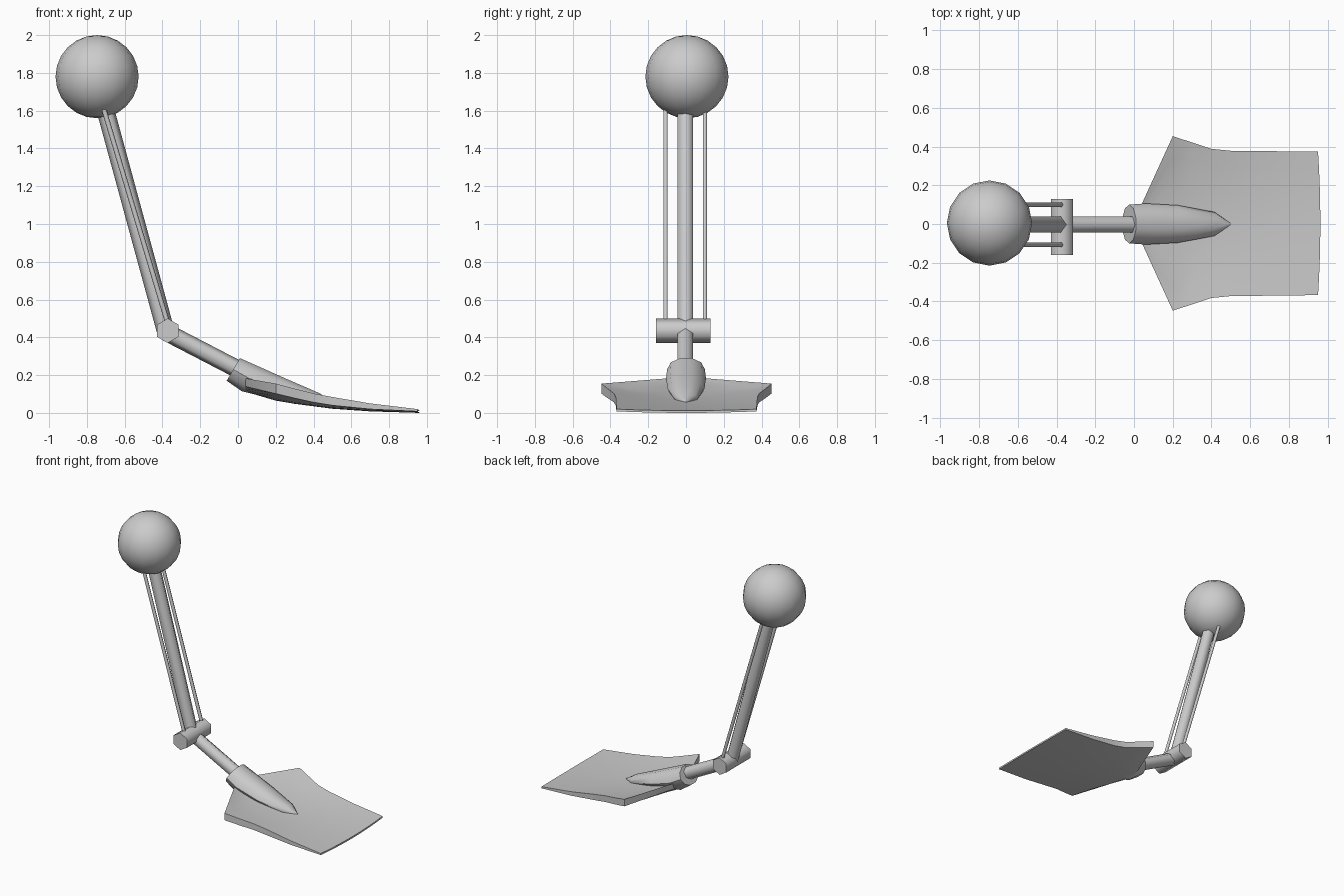
import bpy, bmesh, math
from mathutils import Vector, Matrix

cube = bpy.data.objects.get("Cube")
if cube:
    bpy.data.objects.remove(cube, do_unlink=True)

grey = bpy.data.materials.new("plain_grey")
grey.use_nodes = True
colour = (0.6, 0.6, 0.6, 1)
grey.diffuse_color = colour
grey.node_tree.nodes["Principled BSDF"].inputs["Base Color"].default_value = colour


def finish(name, bm, angle):
    bmesh.ops.recalc_face_normals(bm, faces=bm.faces)
    mesh = bpy.data.meshes.new(name)
    bm.to_mesh(mesh)
    bm.free()
    mesh.materials.append(grey)
    obj = bpy.data.objects.new(name, mesh)
    bpy.context.collection.objects.link(obj)
    bpy.ops.object.select_all(action='DESELECT')
    obj.select_set(True)
    bpy.context.view_layer.objects.active = obj
    bpy.ops.object.shade_smooth_by_angle(angle=math.radians(angle))


def loft(bm, rings):
    """Skin closed rings of points and cap both ends."""
    loops = [[bm.verts.new(p) for p in ring] for ring in rings]
    n = len(loops[0])
    for a, b in zip(loops, loops[1:]):
        for i in range(n):
            j = (i + 1) % n
            bm.faces.new((a[i], a[j], b[j], b[i]))
    bm.faces.new(loops[0])
    bm.faces.new(loops[-1])


def hex_bar(name, start, end, radius, up):
    """Six-sided bar with a corner pointing along up."""
    start, end, up = Vector(start), Vector(end), Vector(up)
    axis = (end - start).normalized()
    u = (up - axis * up.dot(axis)).normalized()
    v = axis.cross(u)
    corners = [radius * (u * math.cos(k * math.pi / 3) + v * math.sin(k * math.pi / 3))
               for k in range(6)]
    bm = bmesh.new()
    loft(bm, [[p + c for c in corners] for p in (start, end)])
    finish(name, bm, 61)


# Ball on top of the arm
bm = bmesh.new()
bmesh.ops.create_uvsphere(bm, u_segments=16, v_segments=12, radius=0.22,
                          matrix=Matrix.Translation((-0.746, 0.005, 1.78)))
finish("ball", bm, 40)

# Arm, side rods and elbow joint
hex_bar("upper_arm", (-0.72, -0.003, 1.67), (-0.385, -0.003, 0.44), 0.047, (1, 0, 0))
for name, y in (("left_rod", 0.1), ("right_rod", -0.108)):
    hex_bar(name, (-0.72, y, 1.64), (-0.365, y, 0.45), 0.013, (1, 0, 0))
hex_bar("elbow_joint", (-0.372, -0.16, 0.435), (-0.372, 0.13, 0.435), 0.065, (0, 0, 1))
hex_bar("lower_arm", (-0.375, -0.003, 0.425), (0.02, -0.003, 0.22), 0.047, (0, 0, 1))

# Socket: oval rings given by top x, z, bottom x, z and half width
bm = bmesh.new()
rings = []
for tx, tz, bx, bz, w in ((0.01, 0.29, -0.06, 0.17, 0.1), (0.1, 0.25, 0.02, 0.115, 0.106),
                          (0.25, 0.183, 0.2, 0.07, 0.097), (0.43, 0.105, 0.4, 0.045, 0.062),
                          (0.5, 0.06, 0.5, 0.04, 0.004)):
    ring = []
    for k in range(10):
        a = (k + 0.5) * math.tau / 10
        t = 0.5 + 0.5 * math.cos(a) / math.cos(math.pi / 10)
        ring.append((bx + (tx - bx) * t, w * math.sin(a), bz + (tz - bz) * t))
    rings.append(ring)
loft(bm, rings)
finish("socket", bm, 45)

# Dished blade: x, half width, rim top and bottom, middle top and bottom
stations = ((0.04, 0.1, 0.183, 0.14, 0.16, 0.112), (0.2, 0.45, 0.155, 0.102, 0.115, 0.065),
            (0.3, 0.418, 0.128, 0.078, 0.09, 0.048), (0.4, 0.385, 0.103, 0.056, 0.072, 0.035),
            (0.5, 0.375, 0.084, 0.04, 0.057, 0.022), (0.7, 0.373, 0.05, 0.02, 0.03, 0.008),
            (0.95, 0.37, 0.02, 0.008, 0.012, 0))
columns = [i / 4 - 1 for i in range(9)]
bm = bmesh.new()
rings = []
for x, w, rim_top, rim_low, mid_top, mid_low in stations:
    bow = 0.012 if x > 0.9 else 0
    top = [(x + bow * (1 - v * v), 0.003 + w * v, mid_top + (rim_top - mid_top) * v * v)
           for v in columns]
    low = [(x + bow * (1 - v * v), 0.003 + w * v, mid_low + (rim_low - mid_low) * v * v)
           for v in columns]
    rings.append(top + low[::-1])
loft(bm, rings)
finish("blade", bm, 40)
